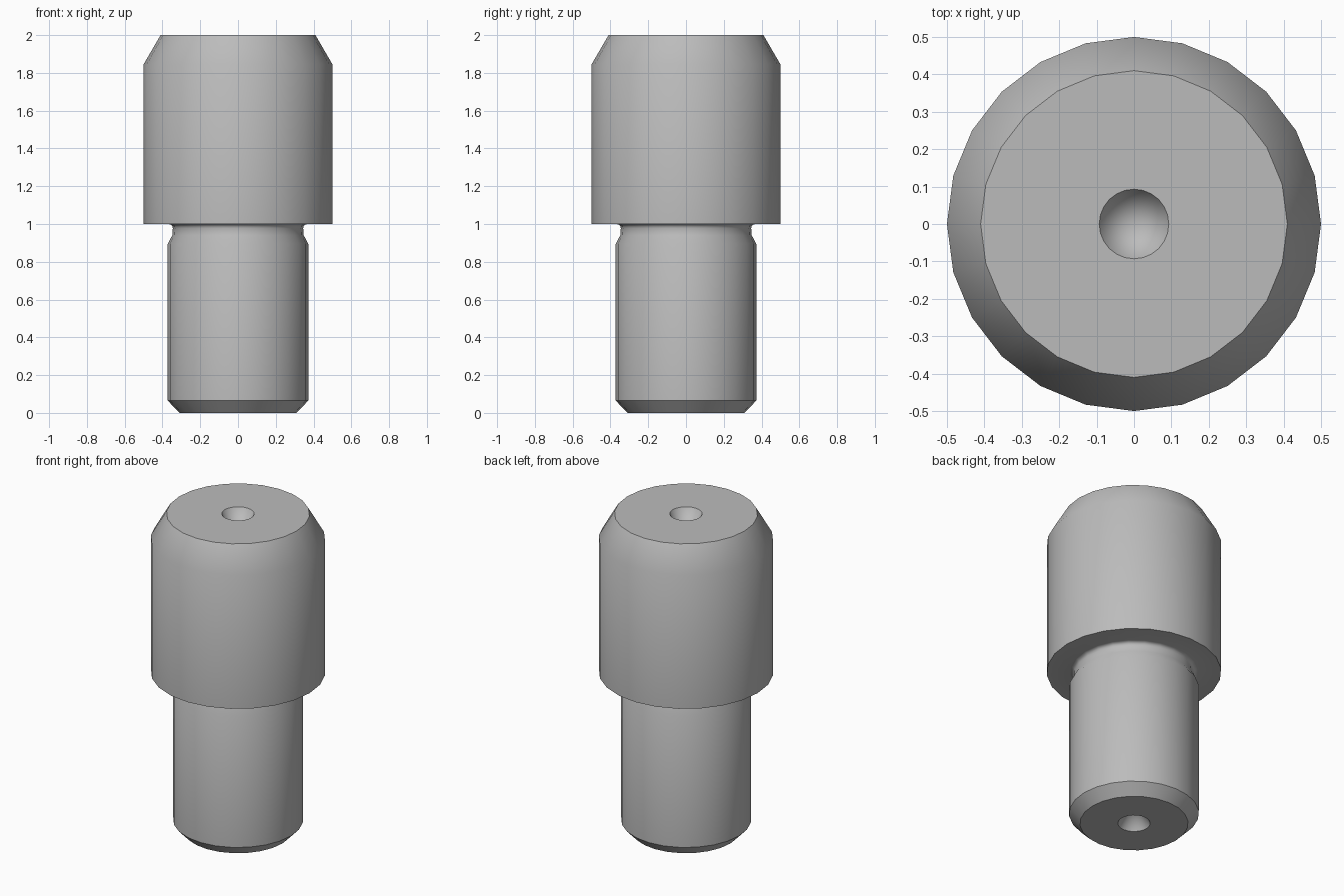
import bpy, bmesh, math

cube = bpy.data.objects.get("Cube")
if cube:
    bpy.data.objects.remove(cube, do_unlink=True)

SIDES = 24

steel = bpy.data.materials.new("steel_grey")
steel.use_nodes = True
colour = (0.5, 0.5, 0.5, 1)
steel.diffuse_color = colour
steel.node_tree.nodes["Principled BSDF"].inputs["Base Color"].default_value = colour

# Half profile (radius, height), from the lower centre hole to the upper one
profile = [(0, 0.16), (0.093, 0), (0.31, 0), (0.372, 0.065), (0.372, 0.895)]

# Relief groove: sloped run-in, then a small fillet up to the shoulder
profile += [(0.348, 0.94)]
for i in range(4):
    a = math.radians(30 * i)
    profile.append((0.367 - 0.022 * math.cos(a), 0.978 + 0.022 * math.sin(a)))

# Head with shoulder, chamfer and upper centre hole
profile += [(0.5, 1), (0.5, 1.845), (0.41, 2), (0.093, 2), (0, 1.84)]

# Turn the profile round the vertical axis
bm = bmesh.new()
verts = [bm.verts.new((r, 0, z)) for r, z in profile]
edges = [bm.edges.new(pair) for pair in zip(verts, verts[1:])]
bmesh.ops.spin(bm, geom=verts + edges, cent=(0, 0, 0), axis=(0, 0, 1),
               angle=math.tau, steps=SIDES, use_duplicate=False)
bmesh.ops.remove_doubles(bm, verts=bm.verts, dist=0.0005)
bmesh.ops.recalc_face_normals(bm, faces=bm.faces)
mesh = bpy.data.meshes.new("stepped_pin")
bm.to_mesh(mesh)
bm.free()
mesh.materials.append(steel)

pin = bpy.data.objects.new("stepped_pin", mesh)
bpy.context.collection.objects.link(pin)
bpy.context.view_layer.objects.active = pin
pin.select_set(True)
bpy.ops.object.shade_smooth_by_angle(angle=math.radians(35))
